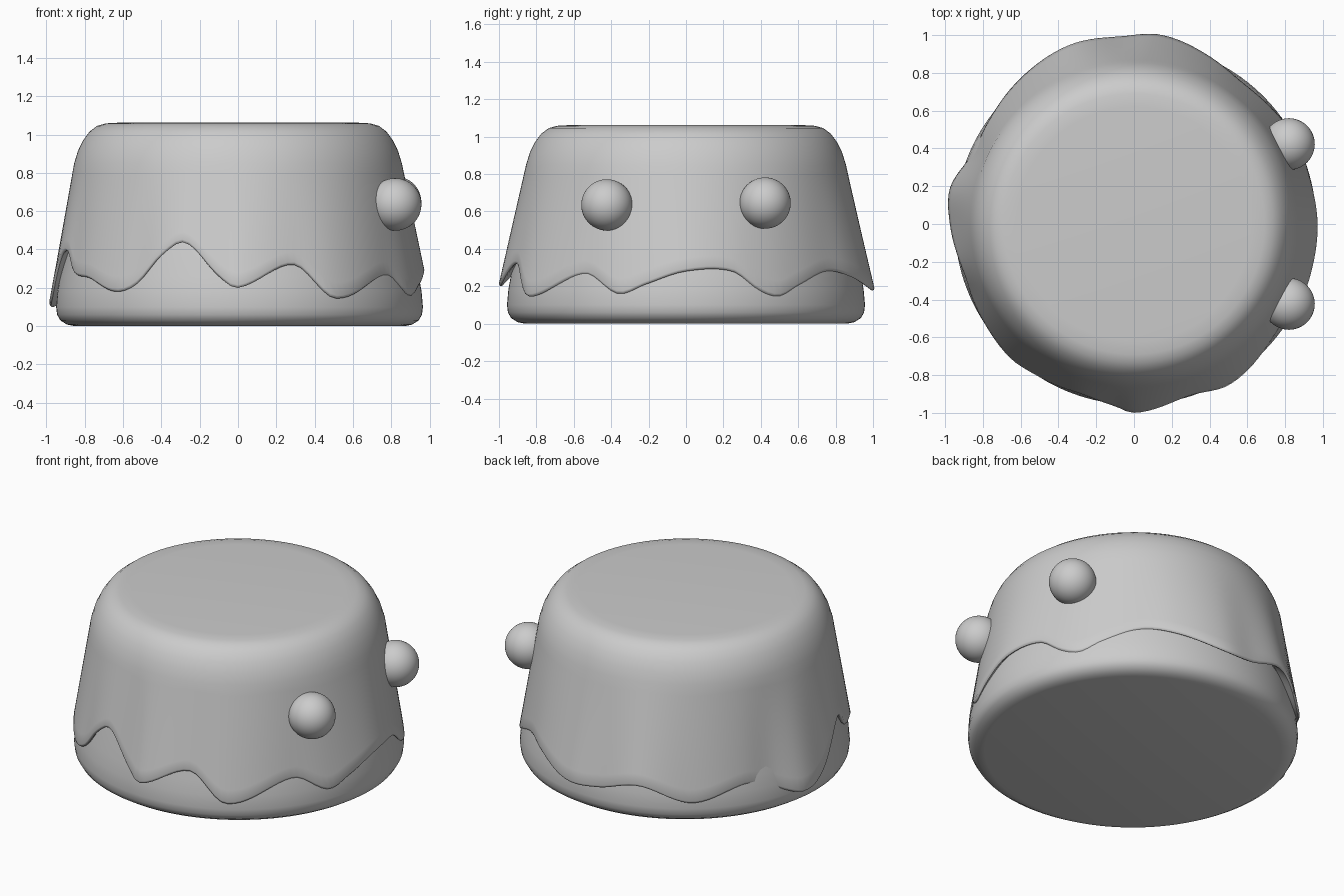
import bpy, bmesh
from math import sin, cos, tau, radians

if "Cube" in bpy.data.objects:
    bpy.data.objects.remove(bpy.data.objects["Cube"], do_unlink=True)

SEGMENTS = 160

clay = bpy.data.materials.new("light_grey")
clay.use_nodes = True
GREY = (0.6, 0.6, 0.6, 1)
clay.diffuse_color = GREY
clay.node_tree.nodes["Principled BSDF"].inputs["Base Color"].default_value = GREY


def finish(bm, name, location=(0, 0, 0)):
    """Turn a bmesh into a smooth-shaded object."""
    bmesh.ops.recalc_face_normals(bm, faces=bm.faces)
    mesh = bpy.data.meshes.new(name)
    bm.to_mesh(mesh)
    bm.free()
    obj = bpy.data.objects.new(name, mesh)
    obj.location = location
    bpy.context.collection.objects.link(obj)
    mesh.materials.append(clay)
    bpy.ops.object.select_all(action="DESELECT")
    obj.select_set(True)
    bpy.context.view_layer.objects.active = obj
    bpy.ops.object.shade_smooth_by_angle(angle=radians(40))
    return obj


def lathe(name, profile_at, location=(0, 0, 0)):
    """Skin rings whose (radius, height) profile may change with the angle."""
    bm = bmesh.new()
    columns = []
    for i in range(SEGMENTS):
        a = tau * i / SEGMENTS
        columns.append([bm.verts.new((r * cos(a), r * sin(a), z))
                        for r, z in profile_at(a)])
    for i, col in enumerate(columns):
        nxt = columns[(i + 1) % SEGMENTS]
        for j in range(len(col) - 1):
            bm.faces.new((col[j], nxt[j], nxt[j + 1], col[j + 1]))
    bm.faces.new([c[0] for c in columns])
    bm.faces.new([c[-1] for c in columns])
    return finish(bm, name, location)


# Rim of the icing: angle in degrees, height, radius
RIM = [
    (0, .28, .972), (15, .28, .962), (24, .18, .968), (31, .145, .968),
    (39, .2, .955), (53, .28, .945), (65, .255, .972), (82, .18, 1.012),
    (94, .19, .996), (109, .25, 1.008), (127, .146, .98), (147, .22, .94),
    (157, .17, .935), (169, .1, .993), (180, .16, .975), (192, .37, .945),
    (198, .385, .935), (204, .28, .942), (215, .25, .952), (228, .18, .966),
    (236, .22, .955), (245, .37, .947), (253, .435, .942), (264, .26, .97),
    (270, .2, 1), (288, .32, .955), (301, .145, .99), (325, .265, .945),
    (338, .16, .972), (347, .21, .972),
]


def rim_at(a):
    """Smooth closed curve through the rim points."""
    deg = a * 360 / tau
    n = len(RIM)

    def point(i):
        d, z, r = RIM[i % n]
        return d + 360 * (i // n), z, r

    k = max(i for i in range(n) if RIM[i][0] <= deg + 1e-6)
    p0, p1, p2, p3 = (point(k + s) for s in (-1, 0, 1, 2))
    h = p2[0] - p1[0]
    t = (deg - p1[0]) / h
    out = []
    for c in (1, 2):
        m1 = h * (p2[c] - p0[c]) / (p2[0] - p0[0])
        m2 = h * (p3[c] - p1[c]) / (p3[0] - p1[0])
        out.append((2*t**3 - 3*t*t + 1) * p1[c] + (t**3 - 2*t*t + t) * m1
                   + (3*t*t - 2*t**3) * p2[c] + (t**3 - t*t) * m2)
    return out


SHOULDER = [(.62, 1.062), (.69, 1.058), (.735, 1.045), (.775, 1.015),
            (.808, .97), (.835, .915), (.855, .85)]


def icing_profile(a):
    z, r = rim_at(a)
    top_r, top_z = SHOULDER[-1]
    wall = [(top_r + (r - top_r) * t, top_z + (z + .015 - top_z) * t)
            for t in (i / 10 for i in range(1, 11))]
    lip = [(r - .003, z + .005), (r - .01, z), (r - .02, z + .005),
           (r - .08, z + .07)]
    return SHOULDER + wall + lip


lathe("icing", icing_profile)

# Rounded base that shows beneath the icing
BASE = [(.86, 0), (.9, .008), (.935, .03), (.952, .06), (.957, .1),
        (.95, .18), (.936, .26), (.905, .4), (.87, .55)]
lathe("base", lambda a: BASE, (.008, 0, 0))

# Pair of round eyes
for name, side, height in (("left_eye", 1, .645), ("right_eye", -1, .635)):
    ball = bmesh.new()
    bmesh.ops.create_uvsphere(ball, u_segments=48, v_segments=32, radius=.137)
    finish(ball, name, (.82, side * .423, height))
